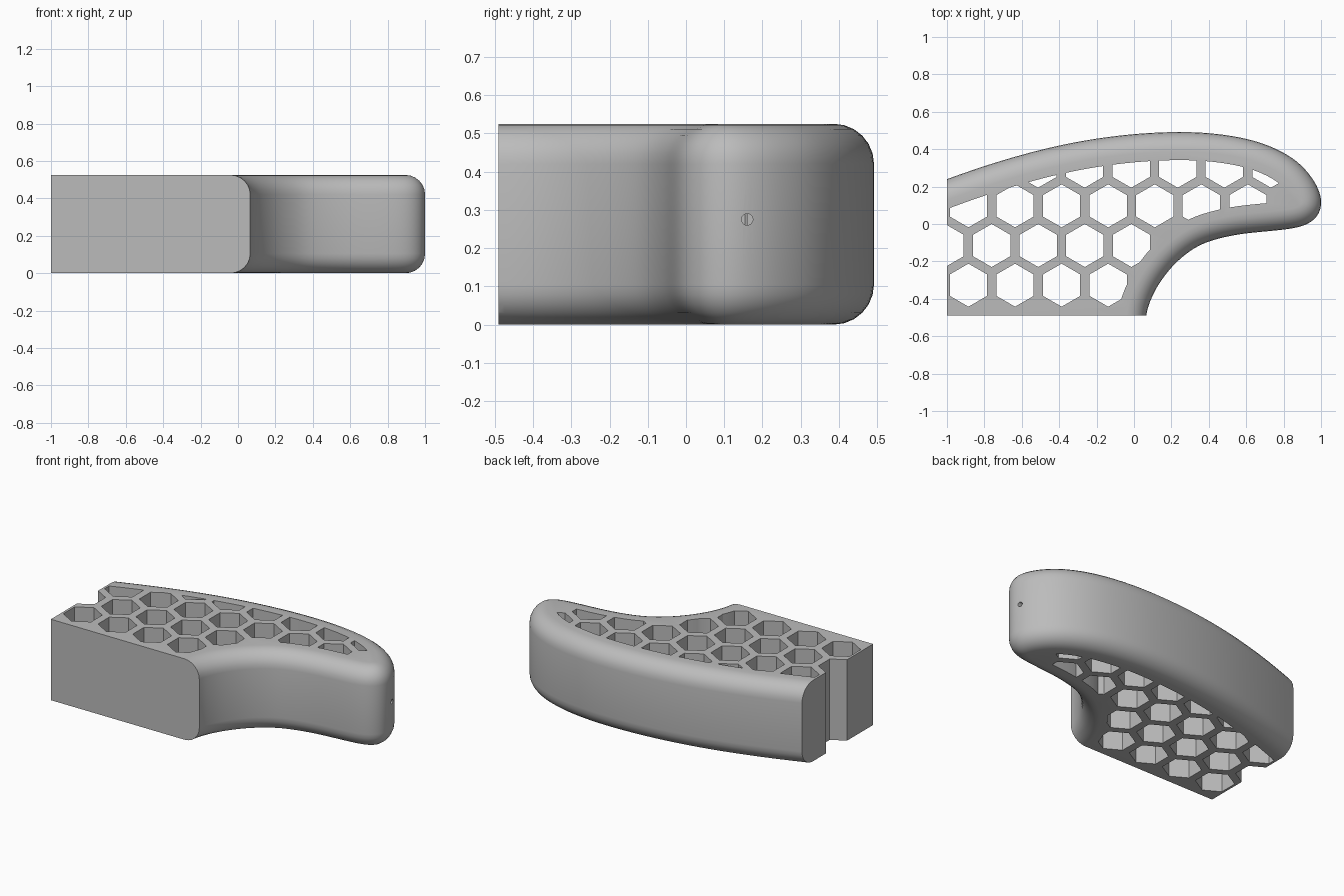
import bpy, bmesh, math
from mathutils import Vector

if "Cube" in bpy.data.objects:
    bpy.data.objects.remove(bpy.data.objects["Cube"])

HEIGHT, ROUND, RIM = 0.525, 0.105, 0.15
PITCH, HEX_R = 0.249, 0.115

# Curved side of the outline, from the back left, round the nose, to the front
CONTROL = [(-1.4, 0.08), (-1.2, 0.165), (-1, 0.24), (-0.8, 0.31), (-0.6, 0.37),
           (-0.4, 0.42), (-0.2, 0.457), (0, 0.481), (0.2, 0.492), (0.4, 0.487),
           (0.6, 0.457), (0.75, 0.407), (0.87, 0.337), (0.95, 0.25), (0.99, 0.175),
           (1.002, 0.11), (0.985, 0.05), (0.935, 0.003), (0.85, -0.024), (0.7, -0.04),
           (0.55, -0.056), (0.4, -0.092), (0.3, -0.143), (0.2, -0.23), (0.12, -0.34),
           (0.08, -0.43), (0.065, -0.49), (0.05, -0.6), (0.04, -0.7)]
CORNER = Vector((-1.2, -0.6))


def smooth_path(control, steps=5):
    """Catmull-Rom samples, relaxed a little for even curvature."""
    c = [Vector(p) for p in control]
    pts = []
    for p0, p1, p2, p3 in zip(c, c[1:], c[2:], c[3:]):
        for s in range(steps):
            t = s / steps
            pts.append(0.5 * (2 * p1 + (p2 - p0) * t + (2 * p0 - 5 * p1 + 4 * p2 - p3) * t * t
                              + (3 * p1 - p0 - 3 * p2 + p3) * t ** 3))
    pts.append(c[-2])
    for _ in range(6):
        pts = [pts[0]] + [(a + 2 * b + d) / 4 for a, b, d in zip(pts, pts[1:], pts[2:])] + [pts[-1]]
    return pts


def inset(pts, dist):
    out = []
    for i, p in enumerate(pts):
        t = (pts[min(i + 1, len(pts) - 1)] - pts[max(i - 1, 0)]).normalized()
        out.append(p + dist * Vector((t.y, -t.x)))
    return out


def add_loft(bm, rings):
    """Closed solid through rings of (points, z)."""
    loops = [[bm.verts.new((p.x, p.y, z)) for p in pts] for pts, z in rings]
    n = len(loops[0])
    for a, b in zip(loops, loops[1:]):
        for i in range(n):
            bm.faces.new((a[i], a[(i + 1) % n], b[(i + 1) % n], b[i]))
    bm.faces.new(loops[0][::-1])
    bm.faces.new(loops[-1])


def finish(bm, name):
    bmesh.ops.recalc_face_normals(bm, faces=bm.faces)
    mesh = bpy.data.meshes.new(name)
    bm.to_mesh(mesh)
    bm.free()
    ob = bpy.data.objects.new(name, mesh)
    bpy.context.collection.objects.link(ob)
    return ob


def boolean(target, cutter, operation):
    cutter.hide_render = True
    mod = target.modifiers.new(operation, 'BOOLEAN')
    mod.operation, mod.solver, mod.object = operation, 'EXACT', cutter
    bpy.context.view_layer.objects.active = target
    bpy.ops.object.modifier_apply(modifier=mod.name)
    bpy.data.objects.remove(cutter)


outline = smooth_path(CONTROL)

# Body with rounded upper and lower edges
arc = [math.radians(15 * i) for i in range(7)]
levels = [(ROUND * (1 - math.sin(a)), ROUND * (1 - math.cos(a))) for a in arc]
levels += [(d, HEIGHT - z) for d, z in reversed(levels)]
bm = bmesh.new()
add_loft(bm, [(inset(outline, d) + [CORNER], z) for d, z in levels])
body = finish(bm, "honeycomb_grip_body")

# Square off the left and front ends
bm = bmesh.new()
box = [Vector(p) for p in ((-1, -0.49), (1.5, -0.49), (1.5, 1), (-1, 1))]
add_loft(bm, [(box, -1), (box, 2)])
boolean(body, finish(bm, "end_trim"), 'INTERSECT')

# Honeycomb cells: row y, first x, count
bm = bmesh.new()
for y, x, count in ((-0.327, -0.885, 4), (-0.115, -1.01, 5), (0.097, -0.885, 7), (0.309, -0.513, 6)):
    for i in range(count):
        ring = [Vector((x + i * PITCH + HEX_R * math.sin(k * math.pi / 3),
                        y + HEX_R * math.cos(k * math.pi / 3))) for k in range(6)]
        add_loft(bm, [(ring, -0.2), (ring, HEIGHT + 0.2)])
cells = finish(bm, "honeycomb_cells")

# Keep a solid rim around the cells
core = [p for p in inset(outline, RIM) if min((p - q).length for q in outline) > RIM - 0.003]
core.append(CORNER)
bm = bmesh.new()
add_loft(bm, [(core, -0.1), (core, HEIGHT + 0.1)])
boolean(cells, finish(bm, "rim_limit"), 'INTERSECT')
boolean(body, cells, 'DIFFERENCE')

# Pinhole in the nose
bpy.ops.mesh.primitive_cylinder_add(vertices=16, radius=0.015, depth=0.4,
                                    location=(0.9, 0.16, 0.275), rotation=(0, math.pi / 2, 0))
boolean(body, bpy.context.object, 'DIFFERENCE')

# Plain grey finish
grey = bpy.data.materials.new("plain_grey")
grey.use_nodes = True
colour = (0.5, 0.5, 0.5, 1)
grey.diffuse_color = colour
grey.node_tree.nodes["Principled BSDF"].inputs["Base Color"].default_value = colour
body.data.materials.clear()
body.data.materials.append(grey)
for poly in body.data.polygons:
    poly.material_index = 0

bpy.ops.object.select_all(action='DESELECT')
body.select_set(True)
bpy.context.view_layer.objects.active = body
bpy.ops.object.shade_smooth_by_angle(angle=math.radians(30))
